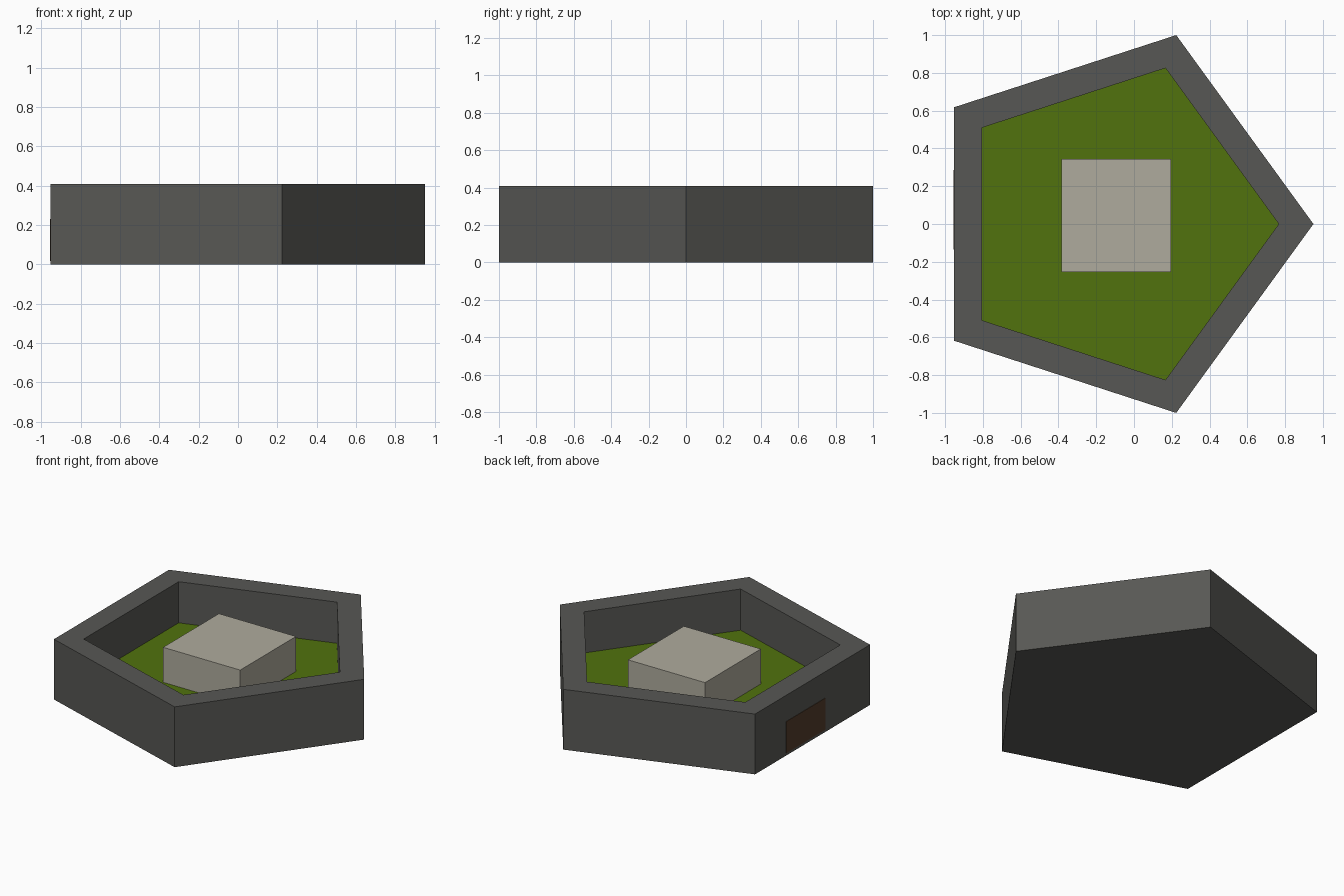
import bpy, bmesh, math

if "Cube" in bpy.data.objects:
    bpy.data.objects.remove(bpy.data.objects["Cube"])

CX = -0.1015          # centre of the pentagon
R_OUT, R_IN = 1.0515, 0.868
WALL_TOP, FLOOR = 0.41, 0.13


def material(name, rgb):
    m = bpy.data.materials.new(name)
    m.diffuse_color = (*rgb, 1.0)
    m.use_nodes = True
    m.node_tree.nodes["Principled BSDF"].inputs["Base Color"].default_value = m.diffuse_color
    return m


stone = material("dark stone grey", (0.097, 0.097, 0.089))
grass = material("grass green", (0.083, 0.170, 0.004))
pale = material("pale stone", (0.43, 0.41, 0.34))
wood = material("dark wood brown", (0.09, 0.047, 0.025))


def finish(bm, name, *mats):
    me = bpy.data.meshes.new(name)
    bmesh.ops.recalc_face_normals(bm, faces=bm.faces[:])
    bm.to_mesh(me)
    bm.free()
    for m in mats:
        me.materials.append(m)
    ob = bpy.data.objects.new(name, me)
    bpy.context.collection.objects.link(ob)
    return ob


def ring(bm, r, z):
    return [bm.verts.new((CX + r * math.cos(math.tau * i / 5),
                          r * math.sin(math.tau * i / 5), z)) for i in range(5)]


def box(name, lo, hi, mat):
    bm = bmesh.new()
    bmesh.ops.create_cube(bm, size=1)
    for v in bm.verts:
        v.co = [(a + b) / 2 + c * (b - a) for a, b, c in zip(lo, hi, v.co)]
    return finish(bm, name, mat)


# Pentagonal curtain wall with solid underside and a sunken grass courtyard
bm = bmesh.new()
rings = [ring(bm, R_OUT, 0), ring(bm, R_OUT, WALL_TOP),
         ring(bm, R_IN, WALL_TOP), ring(bm, R_IN, FLOOR)]
bm.faces.new(rings[0])
for a, b in zip(rings, rings[1:]):
    for i in range(5):
        j = (i + 1) % 5
        bm.faces.new((a[i], a[j], b[j], b[i]))
bm.faces.new(rings[-1]).material_index = 1
finish(bm, "wall_and_courtyard", stone, grass)

# Keep block standing on the grass
box("keep", (-0.385, -0.255, FLOOR), (0.195, 0.345, 0.368), pale)

# Gate plate on the outside of the left wall
wall_x = CX + R_OUT * math.cos(math.radians(144))
box("gate", (wall_x - 0.003, -0.135, 0.018), (wall_x + 0.003, 0.285, 0.232), wood)
